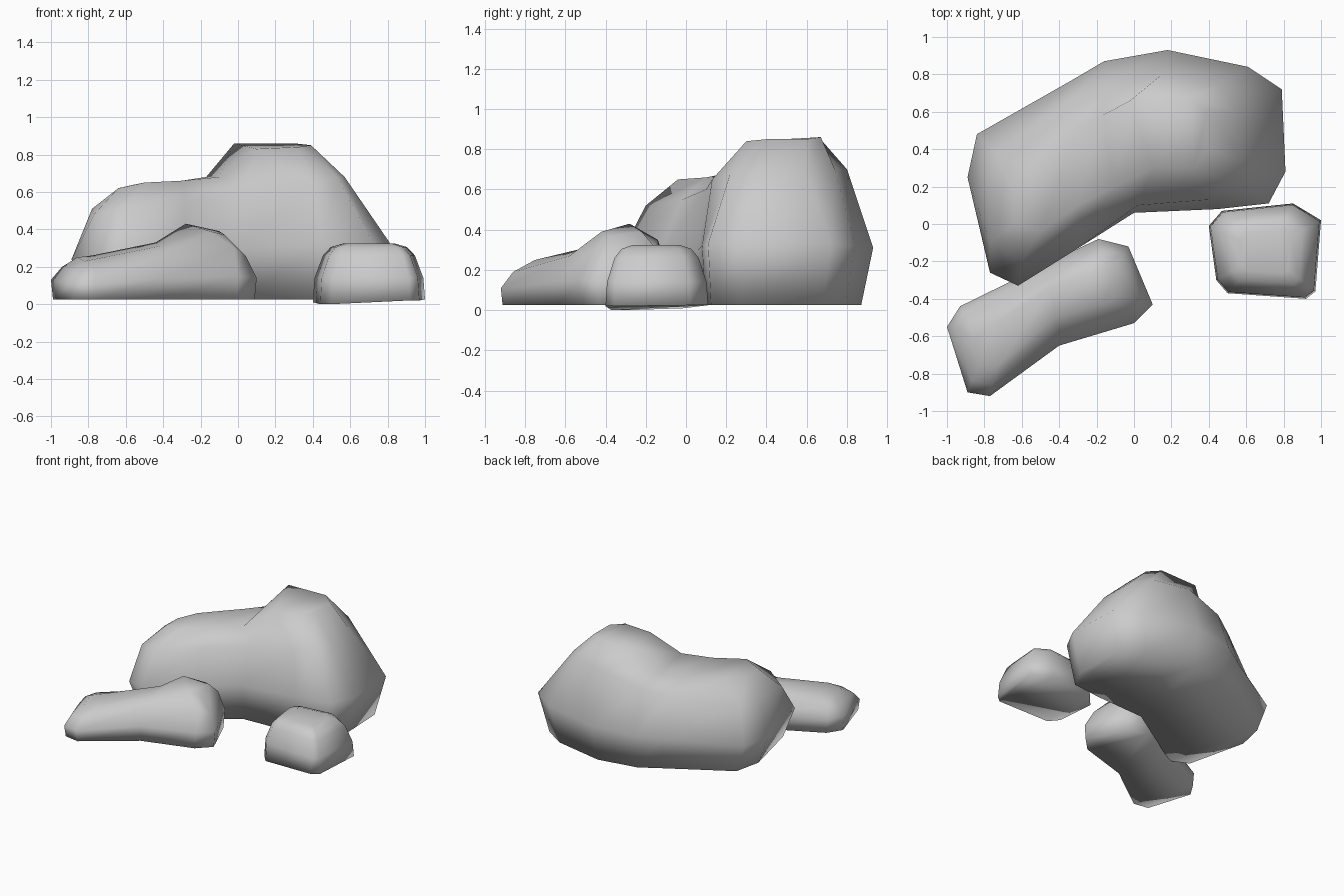
import bpy, bmesh


def scaled(ring, centre, s, z=None, dz=0.0):
    """Copy of a ring scaled in plan about a centre, with a new height."""
    cx, cy = centre
    return [(cx + (p[0] - cx) * s, cy + (p[1] - cy) * s,
             (p[2] if z is None else z) + dz) for p in ring]


def rock(name, rings):
    """Loft stacked outlines; close top and bottom with strips of quads."""
    bm = bmesh.new()
    loops = [[bm.verts.new(p) for p in ring] for ring in rings]
    n = len(loops[0])
    for lo, hi in zip(loops, loops[1:]):
        for i in range(n):
            j = (i + 1) % n
            bm.faces.new((lo[i], lo[j], hi[j], hi[i]))
    for cap in (loops[0], loops[-1]):
        for i in range(n // 2 - 1):
            bm.faces.new((cap[i], cap[i + 1], cap[n - 2 - i], cap[n - 1 - i]))
    bmesh.ops.recalc_face_normals(bm, faces=bm.faces)
    for f in bm.faces:
        f.smooth = True
    mesh = bpy.data.meshes.new(name)
    bm.to_mesh(mesh)
    bm.free()
    obj = bpy.data.objects.new(name, mesh)
    bpy.context.collection.objects.link(obj)
    return obj


# Large boulder: outlines run from the left front corner, counter-clockwise
bulge = [(-.77, -.26, .25), (-.62, -.33, .27), (-.30, -.13, .28), (0, .06, .3),
         (.45, .08, .32), (.72, .11, .33), (.81, .28, .33), (.79, .72, .33),
         (.61, .84, .32), (.18, .93, .31), (-.16, .87, .3), (-.33, .77, .28),
         (-.84, .48, .25), (-.89, .25, .24)]
shoulder = [(-.77, -.10, .48), (-.60, -.20, .52), (-.28, -.02, .55), (.02, .10, .6),
            (.40, .13, .65), (.53, .22, .68), (.57, .35, .68), (.56, .60, .68),
            (.45, .74, .7), (.15, .80, .7), (-.15, .76, .62), (-.33, .66, .57),
            (-.74, .38, .5), (-.78, .20, .51)]
crown = [(-.64, 0, .62), (-.50, -.04, .65), (-.30, .10, .66), (-.10, .20, .68),
         (.10, .30, .83), (.32, .30, .84), (.39, .40, .85), (.39, .60, .85),
         (.30, .67, .86), (-.02, .66, .86), (-.17, .58, .68), (-.30, .52, .65),
         (-.55, .28, .64), (-.64, .16, .62)]
rock("large_boulder", [scaled(bulge, (0, .27), .91, .025), bulge, shoulder, crown])

# Long low rock in front on the left
bulge = [(-.89, -.9, .11), (-.77, -.92, .11), (-.40, -.65, .14), (0, -.53, .15),
         (.10, -.43, .14), (-.03, -.12, .17), (-.19, -.08, .18), (-.38, -.17, .16),
         (-.93, -.44, .13), (-1, -.55, .13)]
shoulder = [(-.87, -.84, .18), (-.76, -.86, .19), (-.40, -.58, .27), (-.02, -.46, .3),
            (.04, -.40, .26), (-.06, -.16, .32), (-.18, -.14, .35), (-.38, -.22, .28),
            (-.90, -.48, .21), (-.94, -.56, .2)]
crown = [(-.82, -.75, .23), (-.72, -.75, .25), (-.42, -.50, .31), (-.15, -.42, .39),
         (-.07, -.38, .37), (-.10, -.22, .39), (-.28, -.28, .43), (-.44, -.34, .33),
         (-.78, -.55, .26), (-.86, -.62, .25)]
rock("long_rock", [scaled(bulge, (-.45, -.5), .98, .025), bulge, shoulder, crown])

# Small rock in front on the right, its base dipping at the front left
base = [(.44, -.30, 0), (.50, -.37, 0), (.92, -.40, .02), (.97, -.36, .02),
        (1, .02, .025), (.85, .11, .025), (.47, .07, .02), (.40, -.01, .01)]
mid = (.70, -.15)
rock("small_rock", [base, scaled(base, mid, .97, .14), scaled(base, mid, .82, .26),
                    scaled(base, mid, .68, .305), scaled(base, mid, .45, .325)])
